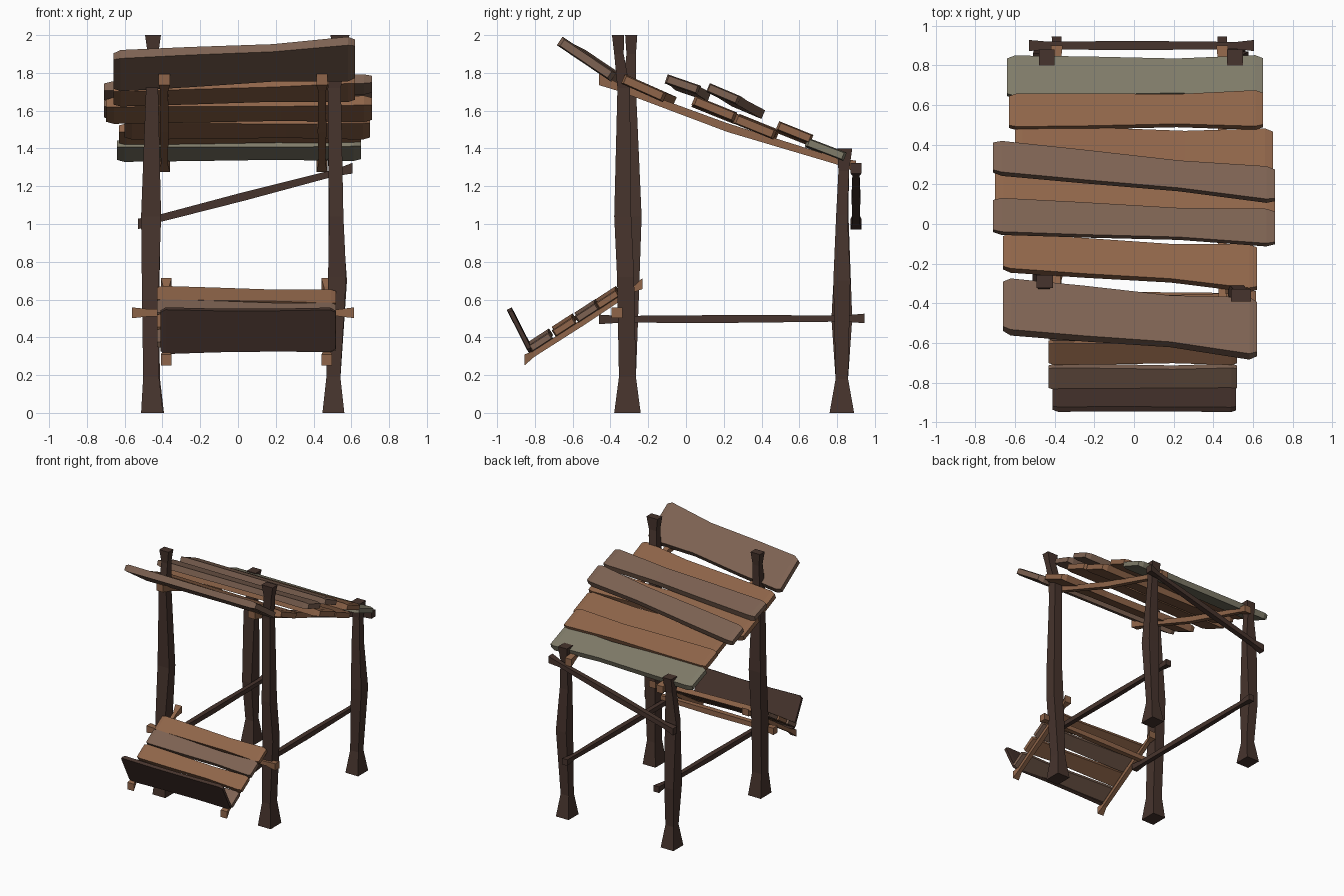
import bpy, bmesh, math
from mathutils import Vector as V


def mat(name, rgb):
    m = bpy.data.materials.new(name)
    m.diffuse_color = (*rgb, 1)
    return m


DARK = mat("dark wood", (0.062, 0.034, 0.026))
ORANGE = mat("warm brown wood", (0.275, 0.130, 0.067))
GRAY = mat("gray brown wood", (0.205, 0.122, 0.084))
GREEN = mat("mossy gray wood", (0.215, 0.200, 0.142))
X, Y, Z = V((1, 0, 0)), V((0, 1, 0)), V((0, 0, 1))


def loft(name, stations, u, v, material):
    """Four-sided beam through (centre, half width along u, half width along v)."""
    bm = bmesh.new()
    rings = []
    for c, a, b in stations:
        rings.append([bm.verts.new(V(c) + u * a * s + v * b * t)
                      for s, t in ((-1, -1), (1, -1), (1, 1), (-1, 1))])
    for r, q in zip(rings, rings[1:]):
        for i in range(4):
            j = (i + 1) % 4
            bm.faces.new((r[i], r[j], q[j], q[i]))
    bm.faces.new(rings[0])
    bm.faces.new(rings[-1])
    bmesh.ops.recalc_face_normals(bm, faces=bm.faces)
    me = bpy.data.meshes.new(name)
    bm.to_mesh(me)
    bm.free()
    me.materials.append(material)
    ob = bpy.data.objects.new(name, me)
    bpy.context.collection.objects.link(ob)
    return ob


def plank(name, left, right, tilt, thick, material, waist=0.85):
    """Board across x; each end is (x, y, z, half width)."""
    t = math.radians(tilt)
    u, v = V((0, math.cos(t), -math.sin(t))), V((0, math.sin(t), math.cos(t)))
    st = []
    for f, k, h in ((0, 0.88, 0.75), (0.03, 1, 1), (0.32, 0.95, 0.95),
                    (0.66, waist, 0.9), (0.97, 1, 1), (1, 0.88, 0.75)):
        x, y, z, w = [a + (b - a) * f for a, b in zip(left, right)]
        st.append(((x, y, z), w * k, thick * h))
    loft(name, st, u, v, material)


def rod(name, a, b, u, v, r, material, flare=1.6, sag=0.0):
    """Thin stick with flared ends and a slight knot in the middle."""
    a, b = V(a), V(b)
    st = []
    for f, k in ((0, flare), (0.08, 1), (0.5, 1.15), (0.92, 0.9), (1, flare)):
        st.append((a.lerp(b, f) - Z * sag * math.sin(math.pi * f), r * k, r * k))
    loft(name, st, u, v, material)


# posts: (x, y, z, half x, half y)
posts = {
    "front_left_post": [(-0.455, -0.31, 0, .058, .07), (-0.46, -0.31, .19, .042, .045),
                        (-0.465, -0.30, .6, .043, .05), (-0.46, -0.275, 1.04, .053, .04),
                        (-0.455, -0.30, 1.72, .032, .035), (-0.45, -0.29, 1.9, .028, .025),
                        (-0.45, -0.29, 2, .042, .032)],
    "front_right_post": [(0.505, -0.31, 0, .058, .07), (0.505, -0.31, .19, .037, .045),
                         (0.525, -0.32, .72, .048, .045), (0.52, -0.335, 1.04, .038, .045),
                         (0.51, -0.33, 1.72, .035, .033), (0.535, -0.355, 1.9, .034, .025),
                         (0.54, -0.36, 2, .05, .032)],
    "back_left_post": [(-0.45, .825, 0, .058, .065), (-0.45, .825, .18, .037, .033),
                       (-0.46, .825, .5, .042, .055), (-0.46, .83, 1.05, .05, .03),
                       (-0.45, .835, 1.28, .03, .028), (-0.44, .84, 1.4, .04, .04)],
    "back_right_post": [(0.505, .825, 0, .058, .065), (0.505, .825, .18, .037, .033),
                        (0.53, .825, .7, .047, .045), (0.515, .825, 1.05, .037, .03),
                        (0.51, .835, 1.28, .03, .028), (0.51, .84, 1.4, .04, .04)],
}
for name, rows in posts.items():
    loft(name, [((x, y, z), a, b) for x, y, z, a, b in rows], X, Y, DARK)

# roof boards, front to back
roof = [
    ((-0.66, -0.415, 1.81, .155), (0.62, -0.53, 1.875, .172), 34, .027, GRAY),
    ((-0.66, -0.145, 1.685, .095), (0.62, -0.225, 1.72, .122), 24, .027, ORANGE),
    ((-0.71, 0.04, 1.70, .09), (0.71, -0.02, 1.74, .092), 19, .025, GRAY),
    ((-0.70, 0.15, 1.60, .12), (0.71, 0.15, 1.61, .12), 22, .027, ORANGE),
    ((-0.71, 0.335, 1.61, .085), (0.71, 0.195, 1.69, .09), 23, .025, GRAY),
    ((-0.60, 0.38, 1.515, .115), (0.70, 0.365, 1.515, .115), 22, .027, ORANGE),
    ((-0.63, 0.565, 1.475, .09), (0.65, 0.575, 1.485, .098), 22, .025, ORANGE),
    ((-0.64, 0.74, 1.39, .108), (0.65, 0.74, 1.395, .11), 21, .024, GREEN),
]
for i, (l, r, tilt, th, m) in enumerate(roof):
    plank(f"roof_board_{i + 1}", l, r, tilt, th, m)

# seat boards, low front to high back
seat = [(-0.77, 0.385, GRAY), (-0.645, 0.465, ORANGE), (-0.525, 0.54, GRAY), (-0.415, 0.61, ORANGE)]
for i, (y, z, m) in enumerate(seat):
    plank(f"seat_board_{i + 1}", (-0.43, y, z + .01, .066), (0.52, y, z - .01, .066), -33, .02, m)

# upright board closing the seat front
plank("front_board", (-0.41, -0.875, 0.435, .132), (0.515, -0.88, 0.44, .125), 63, .014, DARK, 0.95)

# sticks on both sides
for side, xr, xs in (("left", -0.39, -0.38), ("right", 0.445, 0.47)):
    rod(f"{side}_roof_rail", (xr, -0.46, 1.765), (xr, 0.9, 1.305), X, Z, .02, ORANGE, 1.5, .025)
    rod(f"{side}_side_bar", (xr, -0.46, 0.495), (xr, 0.945, 0.50), X, Z, .018, DARK, 1.4)
    rod(f"{side}_seat_rail", (xs, -0.855, 0.28), (xs, -0.23, 0.685), X, Z, .017, ORANGE, 1.7)

# crossbar under the seat and slanted back brace
rod("seat_crossbar", (-0.56, -0.365, 0.53), (0.615, -0.365, 0.53), Y, Z, .019, ORANGE, 1.5)
rod("back_brace", (-0.53, 0.90, 1.0), (0.605, 0.90, 1.295), Y, Z, .02, DARK, 1.4)
